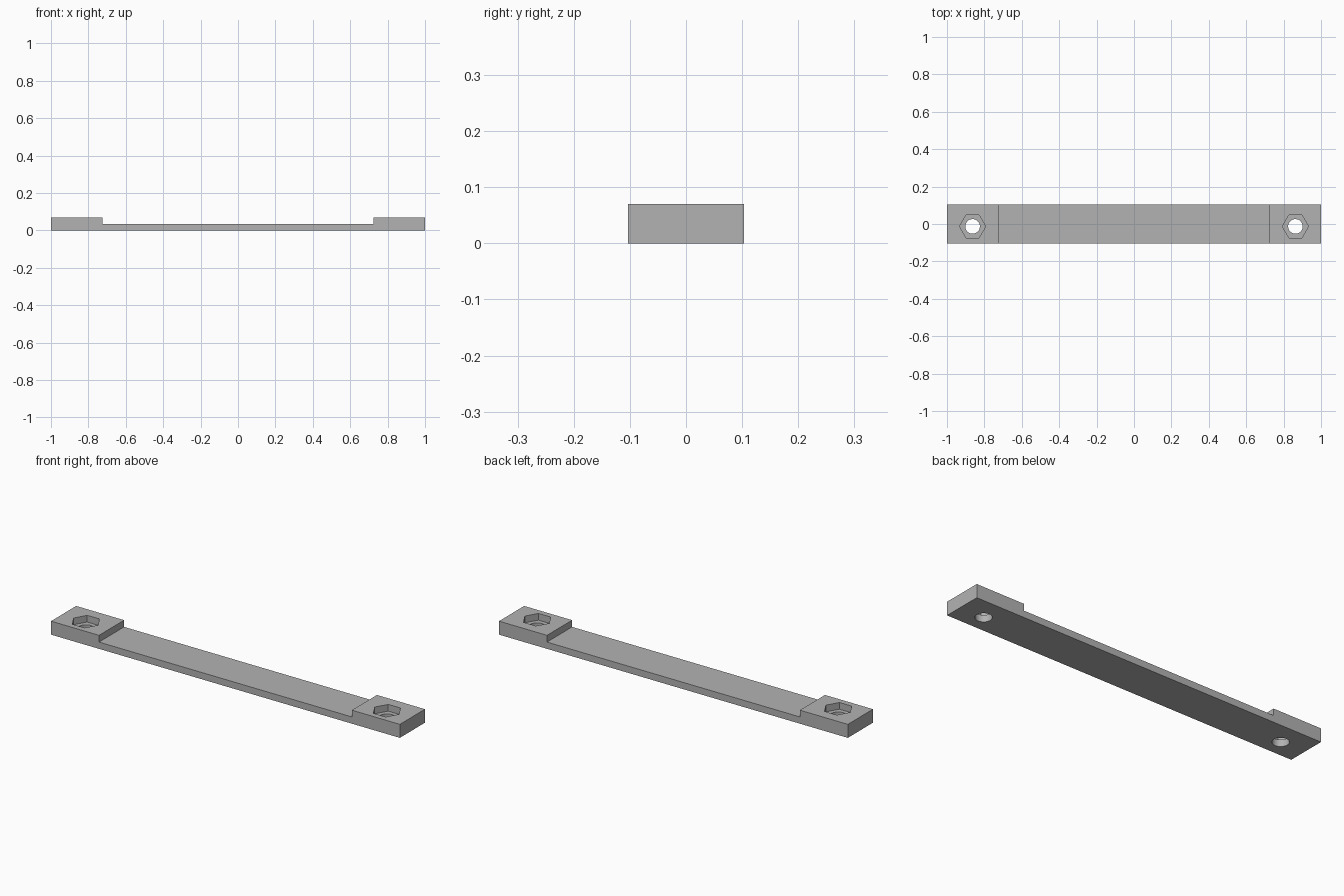
import bpy
import bmesh
import math

if "Cube" in bpy.data.objects:
    bpy.data.objects.remove(bpy.data.objects["Cube"])

HALF_DEPTH, BAR_TOP, PAD_TOP, PAD_START = 0.103, 0.035, 0.07, 0.725
HOLE_X, HOLE_Y = 0.863, -0.013

grey = bpy.data.materials.new("plain_grey")
grey.use_nodes = True
colour = (0.45, 0.45, 0.45, 1)
grey.diffuse_color = colour
grey.node_tree.nodes["Principled BSDF"].inputs["Base Color"].default_value = colour


def prism(name, profile, axis, start, length):
    """Extrude a closed profile along y or z."""
    bm = bmesh.new()
    place = (lambda a, b: (a, start, b)) if axis == "y" else (lambda a, b: (a, b, start))
    face = bm.faces.new([bm.verts.new(place(a, b)) for a, b in profile])
    grown = bmesh.ops.extrude_face_region(bm, geom=[face])
    verts = [v for v in grown["geom"] if isinstance(v, bmesh.types.BMVert)]
    offset = (0, length, 0) if axis == "y" else (0, 0, length)
    bmesh.ops.translate(bm, verts=verts, vec=offset)
    bmesh.ops.recalc_face_normals(bm, faces=bm.faces)
    mesh = bpy.data.meshes.new(name)
    bm.to_mesh(mesh)
    bm.free()
    mesh.materials.append(grey)
    obj = bpy.data.objects.new(name, mesh)
    bpy.context.collection.objects.link(obj)
    return obj


def ring(x, y, radius, sides):
    turns = [math.tau * i / sides for i in range(sides)]
    return [(x + radius * math.cos(t), y + radius * math.sin(t)) for t in turns]


# Bar with a raised pad at each end
half = [(1, 0), (1, PAD_TOP), (PAD_START, PAD_TOP), (PAD_START, BAR_TOP)]
profile = half + [(-x, z) for x, z in reversed(half)]
bar = prism("mounting_bar", profile, "y", -HALF_DEPTH, 2 * HALF_DEPTH)

# Hexagonal nut pocket and round bolt hole in each pad
cutters = []
for side, x in (("right", -HOLE_X), ("left", HOLE_X)):
    cutters.append(prism(side + "_nut_pocket_cutter", ring(x, HOLE_Y, 0.07, 6), "z", BAR_TOP, 0.1))
    cutters.append(prism(side + "_bolt_hole_cutter", ring(x, HOLE_Y, 0.039, 48), "z", -0.05, 0.2))

bpy.context.view_layer.objects.active = bar
for cutter in cutters:
    cut = bar.modifiers.new(cutter.name, "BOOLEAN")
    cut.operation = "DIFFERENCE"
    cut.solver = "EXACT"
    cut.object = cutter
    bpy.ops.object.modifier_apply(modifier=cut.name)
    bpy.data.objects.remove(cutter)

# Smooth the bolt holes only, keeping every corner crisp
bpy.ops.object.select_all(action="DESELECT")
bar.select_set(True)
bpy.ops.object.shade_smooth_by_angle(angle=math.radians(30))
